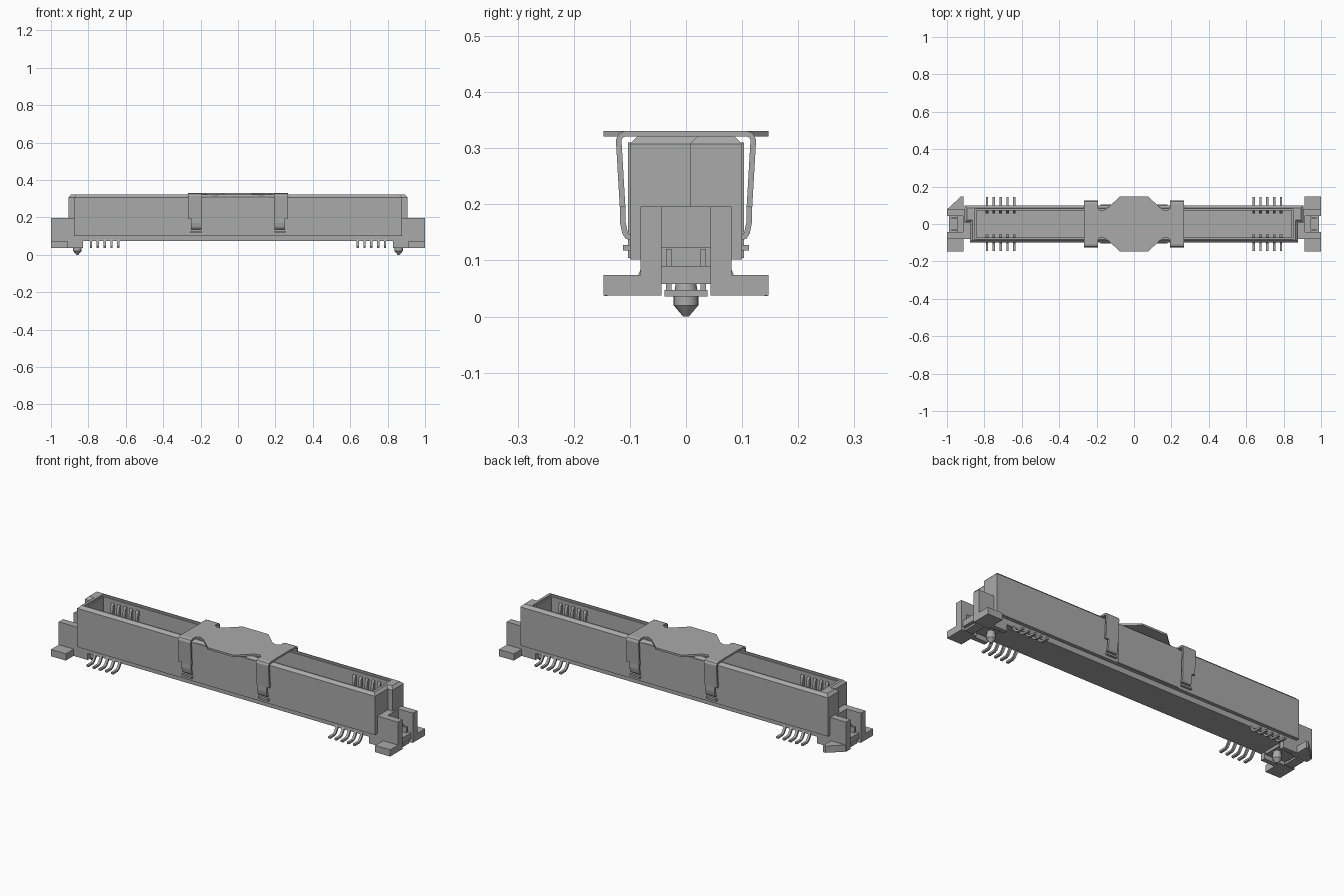
import bpy, bmesh
from mathutils import Vector

cube = bpy.data.objects.get("Cube")
if cube:
    bpy.data.objects.remove(cube)

grey = bpy.data.materials.new("plain grey")
grey.use_nodes = True
grey.diffuse_color = (0.4, 0.4, 0.4, 1)
grey.node_tree.nodes["Principled BSDF"].inputs["Base Color"].default_value = (0.4, 0.4, 0.4, 1)


def finish(name, bm):
    bmesh.ops.recalc_face_normals(bm, faces=bm.faces)
    mesh = bpy.data.meshes.new(name)
    bm.to_mesh(mesh)
    bm.free()
    mesh.materials.append(grey)
    obj = bpy.data.objects.new(name, mesh)
    bpy.context.collection.objects.link(obj)
    return obj


def prism(name, outline, z0, z1, chamfer=0):
    """Extrude an xy outline upward, with an optional chamfered top."""
    bm = bmesh.new()
    base = bm.faces.new([bm.verts.new((x, y, z0)) for x, y in outline])
    made = bmesh.ops.extrude_face_region(bm, geom=[base])["geom"]
    verts = [v for v in made if isinstance(v, bmesh.types.BMVert)]
    bmesh.ops.translate(bm, verts=verts, vec=(0, 0, z1 - z0 - chamfer))
    bmesh.ops.recalc_face_normals(bm, faces=bm.faces)
    if chamfer:
        top = [f for f in bm.faces if f.normal.z > 0.9]
        bmesh.ops.inset_region(bm, faces=top, thickness=chamfer, depth=chamfer, use_even_offset=True)
    return finish(name, bm)


def box(name, x0, x1, y0, y1, z0, z1, chamfer=0):
    x0, x1 = sorted((x0, x1))
    y0, y1 = sorted((y0, y1))
    return prism(name, [(x0, y0), (x1, y0), (x1, y1), (x0, y1)], z0, z1, chamfer)


def ribbon(name, path, x, width, thick, side):
    """Bent metal strip: a yz path thickened and extruded along x."""
    pts = [Vector(p) for p in path]
    left, right = [], []
    for i, p in enumerate(pts):
        d = (pts[min(i + 1, len(pts) - 1)] - pts[max(i - 1, 0)]).normalized()
        n = Vector((-d.y, d.x)) * thick / 2
        left.append(p + n)
        right.append(p - n)
    bm = bmesh.new()
    rings = [[bm.verts.new((x + s * width / 2, side * p.x, p.y)) for p in left + right[::-1]]
             for s in (-1, 1)]
    n = len(rings[0])
    bm.faces.new(rings[0])
    bm.faces.new(rings[1][::-1])
    for i in range(n):
        j = (i + 1) % n
        bm.faces.new((rings[0][i], rings[0][j], rings[1][j], rings[1][i]))
    return finish(name, bm)


def lathe(name, x, rings, sides=24):
    bm = bmesh.new()
    for (r0, z0), (r1, z1) in zip(rings, rings[1:]):
        part = bmesh.ops.create_cone(bm, cap_ends=True, segments=sides, radius1=r0,
                                     radius2=r1, depth=z1 - z0)
        bmesh.ops.translate(bm, verts=part["verts"], vec=(x, 0, (z0 + z1) / 2))
    obj = finish(name, bm)
    bpy.ops.object.select_all(action="DESELECT")
    obj.select_set(True)
    bpy.context.view_layer.objects.active = obj
    bpy.ops.object.shade_smooth_by_angle()


# Keyed housing shell, longer on its back half, with an open cavity
shell = prism("housing_shell",
              [(-.878, -.1), (.878, -.1), (.878, .007), (.907, .007),
               (.907, .1), (-.907, .1), (-.907, .007), (-.878, .007)], .102, .322, .014)
cutter = box("cavity_cutter", -.843, .843, -.072, .072, .125, .4)
lip = box("lip_cutter", -.85, .85, -.079, .079, .313, .4)
for tool in (cutter, lip):
    cut = shell.modifiers.new("cut", "BOOLEAN")
    cut.operation = "DIFFERENCE"
    cut.solver = "EXACT"
    cut.object = tool
    tool.hide_render = True
    tool.hide_set(True)

# Narrower base under the shell
box("base", -.9, .9, -.081, .081, .073, .104)

# Mounting ends
for s, label in ((1, "left"), (-1, "right")):
    box(label + "_end_block", s * .86, s * .915, -.081, .081, .073, .196)
    box(label + "_end_bridge", s * .83, s * .99, -.05, .05, .058, .09)
    box(label + "_end_lug", s * .91, s * .945, -.044, .044, .06, .124)
    for t, where in ((1, "back"), (-1, "front")):
        tag = label + "_" + where
        box(tag + "_post", s * .91, s, t * .044, t * .081, .038, .196)
        box(tag + "_inner_pad", s * .83, s * .915, t * .056, t * .081, .038, .075)
        if s < 0 < t:
            prism(tag + "_foot", [(-.912, .056), (-1, .056), (-1, .078), (-.925, .147), (-.912, .147)],
                  .038, .074)
        else:
            box(tag + "_foot", s * .912, s, t * .056, t * .147, .038, .074)
    # Metal hold-down across the end slot
    box(label + "_hold_down", s * .935, s * .985, -.038, .038, .036, .047)
    for t in (-1, 1):
        box(label + "_hold_down_leg", s * .945, s * .975, t * .026, t * .036, .045, .12)
    # Locating peg with pointed tip
    lathe(label + "_locating_peg", s * .859, [(.005, 0), (.022, .02), (.022, .037), (.018, .06)])

# Contacts: springs inside the cavity and solder tails below
tail = [(.075, .085), (.083, .067), (.095, .05), (.106, .043), (.145, .042)]
spring = [(.068, .12), (.064, .26), (.068, .284), (.074, .292)]
for s in (-1, 1):
    for i in range(5):
        x = s * (.64 + .0365 * i)
        for t in (-1, 1):
            ribbon("solder_tail", tail, x, .013, .01, t)
            ribbon("contact_spring", spring, x, .015, .014, t)

# Pick-up cap: octagonal plate bridging two clip straps
edge = [(.265, -.08), (.19, -.08), (.175, -.07), (.148, -.08), (.075, -.147)]
outline = edge + [(-x, y) for x, y in edge[::-1]]
outline += [(-x, -y) for x, y in outline]
prism("pickup_cap", outline, .321, .331)

# Clip arms hooking down both long sides
arm = [(.07, .326), (.108, .326), (.116, .323), (.12, .315), (.113, .195)]
hook = [(.113, .2), (.113, .17), (.109, .15), (.105, .143), (.098, .141)]
for s in (-1, 1):
    for t in (-1, 1):
        ribbon("clip_arm", arm, s * .23, .074, .01, t)
        ribbon("clip_hook", hook, s * .223, .055, .01, t)
        box("clip_ledge", s * .195, s * .255, t * .095, t * .112, .118, .128)
    # Raised side panel between the arms
    box("side_panel", -.18, .18, s * .095, s * .103, .104, .31)
